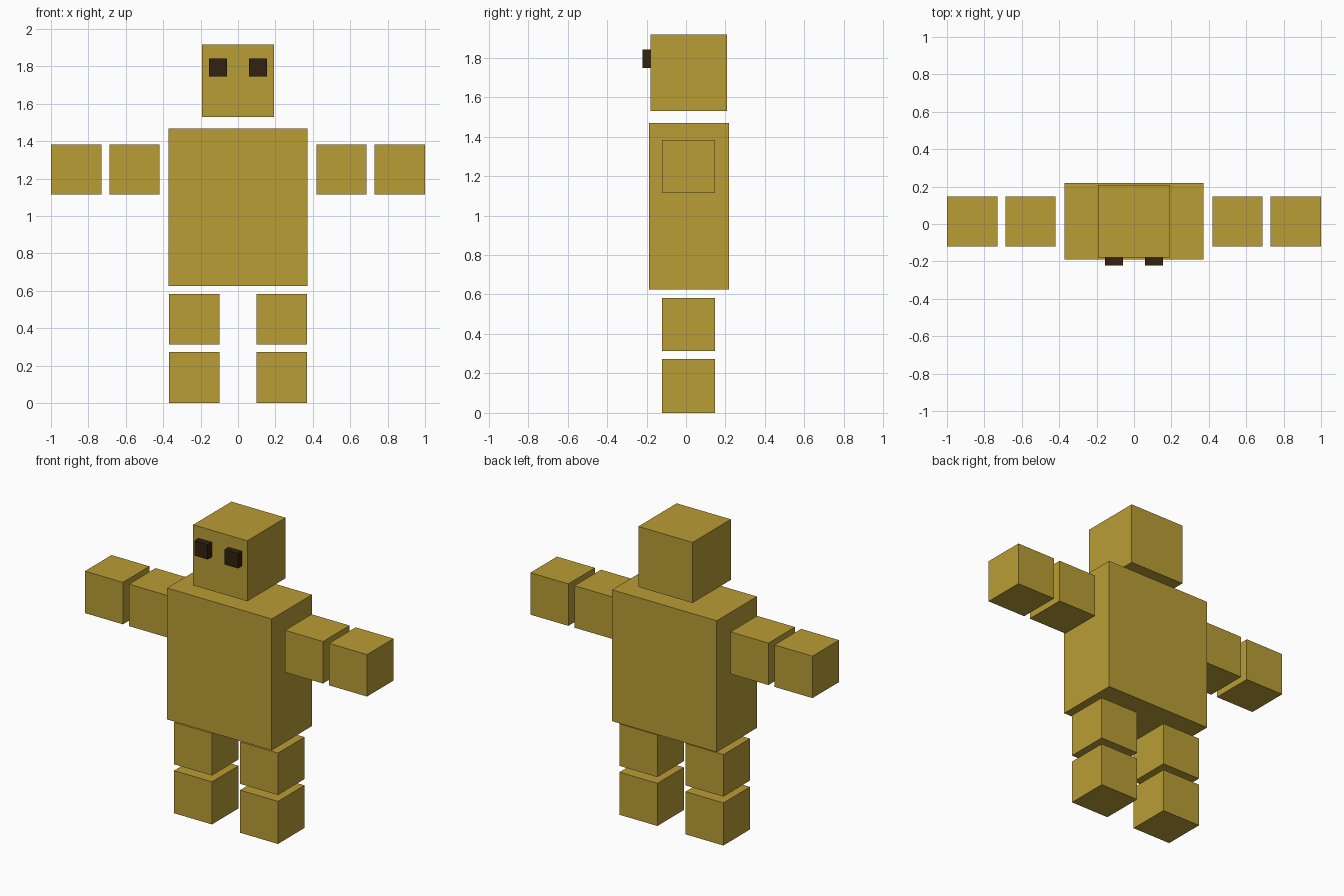
import bpy
import bmesh
from mathutils import Matrix, Vector

cube = bpy.data.objects.get("Cube")
if cube:
    bpy.data.objects.remove(cube, do_unlink=True)


def make_material(name, color):
    mat = bpy.data.materials.new(name)
    mat.use_nodes = True
    mat.diffuse_color = color
    mat.node_tree.nodes["Principled BSDF"].inputs["Base Color"].default_value = color
    return mat


gold = make_material("mustard gold", (0.485, 0.337, 0.036, 1))
dark = make_material("dark brown", (0.032, 0.015, 0.005, 1))


def box(name, center, size, mat):
    """Flat-faced box with the given centre and full size."""
    bm = bmesh.new()
    bmesh.ops.create_cube(bm, size=1, matrix=Matrix.Diagonal(Vector((*size, 1))))
    mesh = bpy.data.meshes.new(name)
    bm.to_mesh(mesh)
    bm.free()
    mesh.materials.append(mat)
    obj = bpy.data.objects.new(name, mesh)
    obj.location = center
    bpy.context.collection.objects.link(obj)


# Torso and head
box("torso", (0, 0.015, 1.047), (0.742, 0.407, 0.842), gold)
box("head", (0, 0.014, 1.724), (0.384, 0.388, 0.388), gold)

# Limb blocks and eyes, mirrored left (+x) and right (-x)
LIMB = (0.269, 0.269, 0.269)
for side, s in (("left", 1), ("right", -1)):
    box(f"{side}_upper_arm", (s * 0.553, 0.013, 1.248), LIMB, gold)
    box(f"{side}_forearm", (s * 0.8655, 0.013, 1.248), LIMB, gold)
    box(f"{side}_thigh", (s * 0.234, 0.013, 0.448), LIMB, gold)
    box(f"{side}_shin", (s * 0.234, 0.013, 0.1365), (0.269, 0.269, 0.273), gold)
    box(f"{side}_eye", (s * 0.107, -0.174, 1.794), (0.095, 0.095, 0.095), dark)
